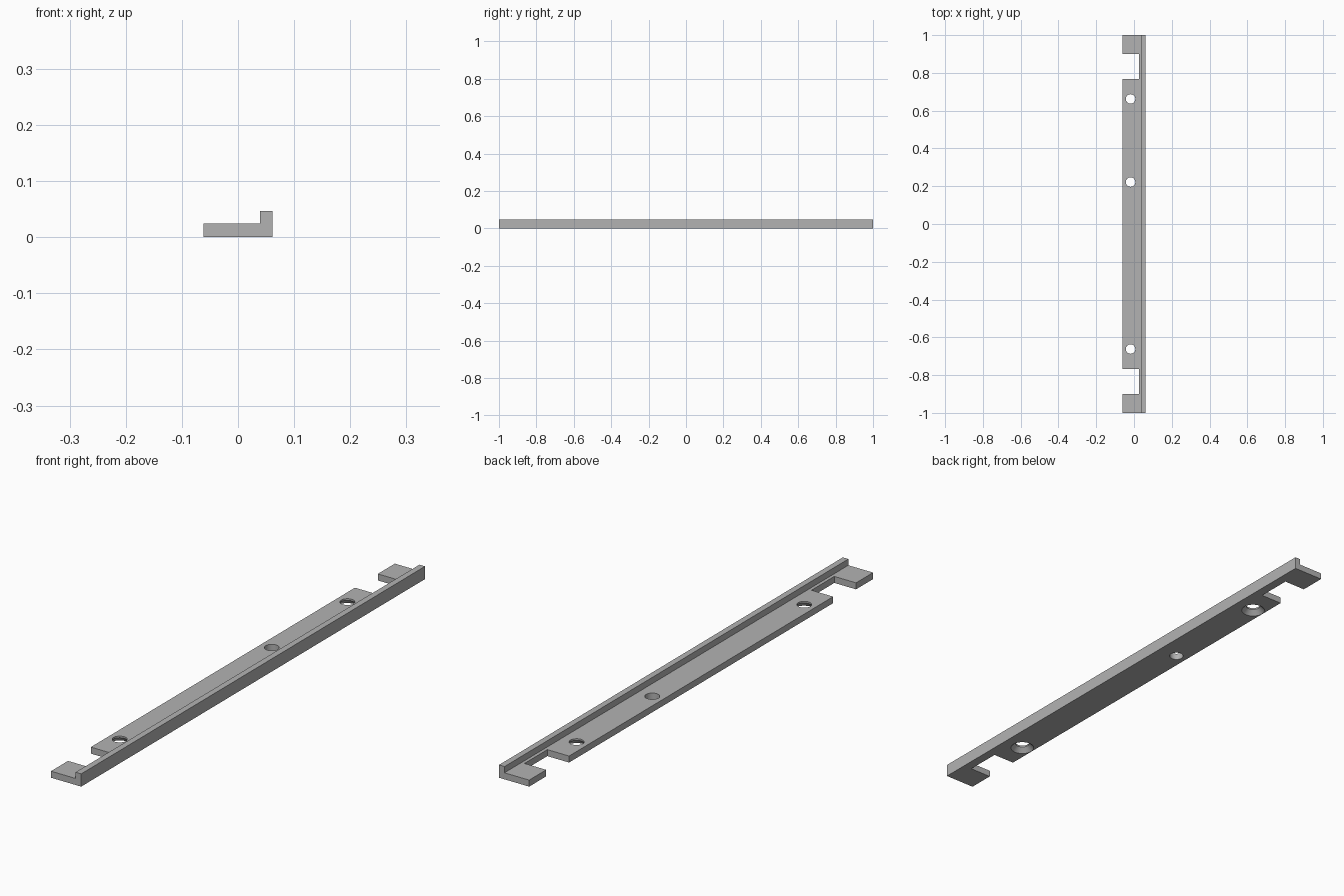
import bpy
import bmesh
import math

cube = bpy.data.objects.get("Cube")
if cube:
    bpy.data.objects.remove(cube, do_unlink=True)

HALF_W, HALF_L = 0.0615, 1.0
PLATE_Z, LIP_Z, LIP_X = 0.024, 0.047, 0.039
HOLE_X, HOLE_R, SINK_R = -0.018, 0.025, 0.042

grey = bpy.data.materials.new("plain grey")
grey.use_nodes = True
colour = (0.45, 0.45, 0.45, 1)
grey.diffuse_color = colour
grey.node_tree.nodes["Principled BSDF"].inputs["Base Color"].default_value = colour


def add_object(name, bm):
    bmesh.ops.recalc_face_normals(bm, faces=bm.faces)
    mesh = bpy.data.meshes.new(name)
    bm.to_mesh(mesh)
    bm.free()
    mesh.materials.append(grey)
    obj = bpy.data.objects.new(name, mesh)
    bpy.context.collection.objects.link(obj)
    return obj


def extrude_profile(name, points, offset):
    bm = bmesh.new()
    face = bm.faces.new([bm.verts.new(p) for p in points])
    result = bmesh.ops.extrude_face_region(bm, geom=[face])
    verts = [v for v in result["geom"] if isinstance(v, bmesh.types.BMVert)]
    bmesh.ops.translate(bm, verts=verts, vec=offset)
    return add_object(name, bm)


def hole_cutter(name, y, profile, steps=48):
    """Spin an (r, z) profile about the vertical axis of a hole."""
    bm = bmesh.new()
    rings = []
    for r, z in profile:
        angles = [math.tau * i / steps for i in range(steps)]
        rings.append([bm.verts.new((HOLE_X + r * math.cos(a), y + r * math.sin(a), z))
                      for a in angles])
    for low, high in zip(rings, rings[1:]):
        for i in range(steps):
            j = (i + 1) % steps
            bm.faces.new((low[i], low[j], high[j], high[i]))
    bm.faces.new(rings[0])
    bm.faces.new(rings[-1])
    return add_object(name, bm)


# L-shaped bar: flat plate with a raised lip along its left edge
section = [(-HALF_W, 0), (HALF_W, 0), (HALF_W, LIP_Z), (LIP_X, LIP_Z),
           (LIP_X, PLATE_Z), (-HALF_W, PLATE_Z)]
bar = extrude_profile("lipped_bar", [(x, -HALF_L, z) for x, z in section],
                      (0, 2 * HALF_L, 0))

# Notches near both ends
cutters = []
for side in (-1, 1):
    notch = [(-0.1, side * 0.768, -0.1), (0.027, side * 0.768, -0.1),
             (0.027, side * 0.901, -0.1), (-0.1, side * 0.901, -0.1)]
    cutters.append(extrude_profile("notch_cutter", notch, (0, 0, 0.3)))

# Outer screw holes countersunk from below, plus one straight hole
straight = [(HOLE_R, -0.02), (HOLE_R, 0.06)]
land_z = 0.018
slope = (SINK_R - HOLE_R) / land_z
sunk = [(SINK_R + slope * 0.01, -0.01), (HOLE_R, land_z), (HOLE_R, 0.06)]
for y, profile in ((-0.662, sunk), (0.662, sunk), (0.222, straight)):
    cutters.append(hole_cutter("hole_cutter", y, profile))

# Cut the bar, then drop the cutters
bpy.context.view_layer.objects.active = bar
for cutter in cutters:
    mod = bar.modifiers.new("cut", "BOOLEAN")
    mod.operation = "DIFFERENCE"
    mod.solver = "EXACT"
    mod.object = cutter
    bpy.ops.object.modifier_apply(modifier=mod.name)
    bpy.data.objects.remove(cutter, do_unlink=True)

# Smooth hole walls, sharp edges elsewhere
bpy.ops.object.select_all(action="DESELECT")
bar.select_set(True)
bpy.ops.object.shade_smooth_by_angle(angle=math.radians(30))
